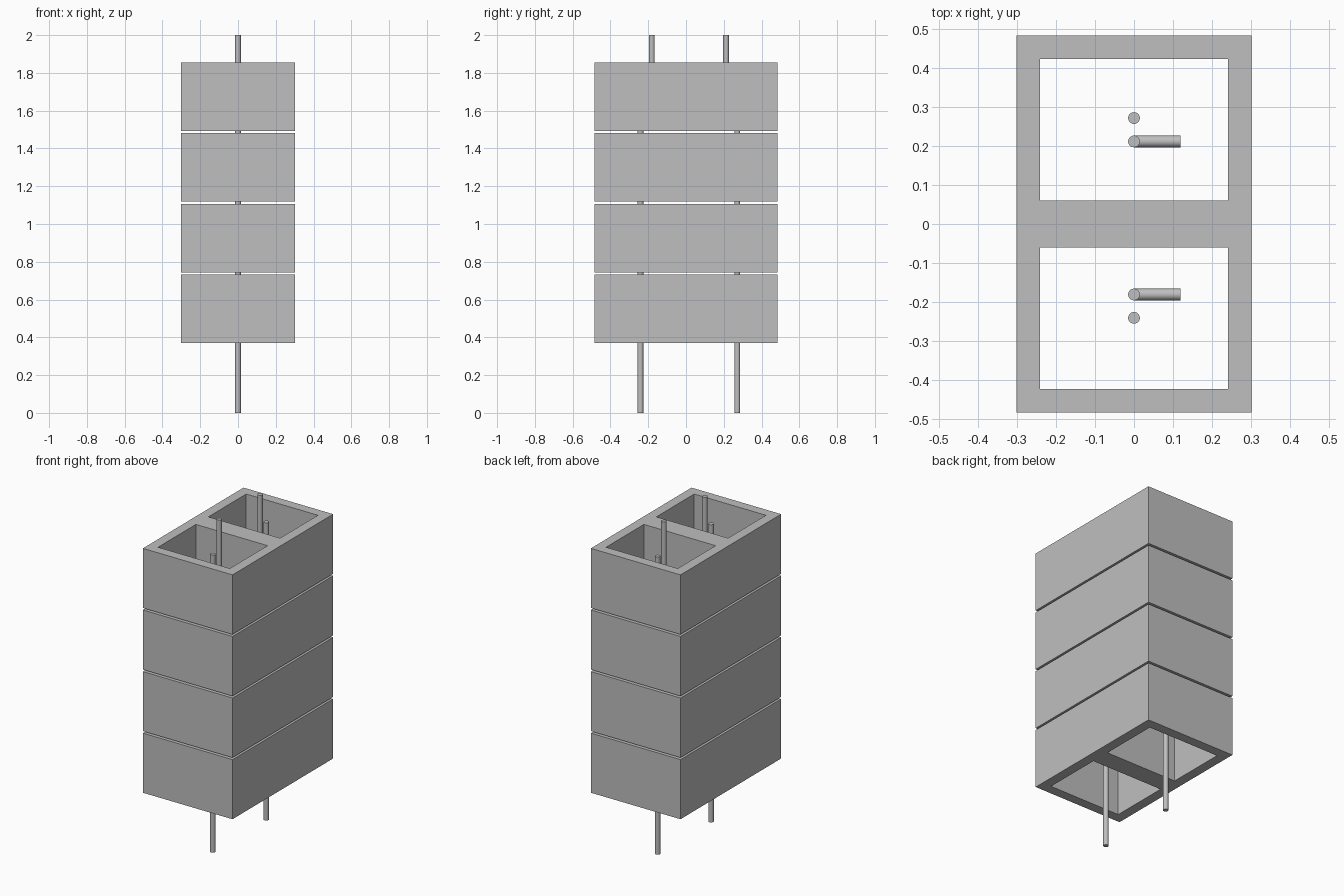
import bpy
import bmesh
import math
from mathutils import Vector

if "Cube" in bpy.data.objects:
    bpy.data.objects.remove(bpy.data.objects["Cube"])

# Single concrete grey colour
grey = bpy.data.materials.new("concrete_grey")
grey.use_nodes = True
colour = (0.52, 0.52, 0.52, 1)
grey.diffuse_color = colour
grey.node_tree.nodes["Principled BSDF"].inputs["Base Color"].default_value = colour

WIDTH, DEPTH, HEIGHT = 0.603, 0.967, 0.3625
WALL = 0.06
JOINT = 0.012
BASE = 0.37
ROD_RADIUS = 0.0151


def block_mesh():
    """Rectangular block with two open cells, from a plan extruded upward."""
    x, y = WIDTH / 2, DEPTH / 2
    xs = [-x, WALL - x, x - WALL, x]
    ys = [-y, WALL - y, -WALL, WALL, y - WALL, y]
    bm = bmesh.new()
    grid = [[bm.verts.new((px, py, 0)) for py in ys] for px in xs]
    for i in range(len(xs) - 1):
        for j in range(len(ys) - 1):
            if i == 1 and j in (1, 3):
                continue  # open cell
            bm.faces.new((grid[i][j], grid[i + 1][j],
                          grid[i + 1][j + 1], grid[i][j + 1]))
    plan = bm.faces[:]
    top = bmesh.ops.extrude_face_region(bm, geom=plan, use_keep_orig=True)["geom"]
    bmesh.ops.translate(bm, vec=(0, 0, HEIGHT),
                        verts=[v for v in top if isinstance(v, bmesh.types.BMVert)])
    bmesh.ops.recalc_face_normals(bm, faces=bm.faces[:])
    mesh = bpy.data.meshes.new("hollow_block")
    bm.to_mesh(mesh)
    bm.free()
    mesh.materials.append(grey)
    return mesh


def rod(name, start, end):
    """Round bar between two points."""
    start, end = Vector(start), Vector(end)
    axis = end - start
    bpy.ops.mesh.primitive_cylinder_add(
        vertices=24, radius=ROD_RADIUS, depth=axis.length,
        location=(start + end) / 2,
        rotation=axis.to_track_quat("Z", "Y").to_euler())
    bar = bpy.context.object
    bar.name = name
    bar.data.materials.append(grey)
    bpy.ops.object.shade_smooth_by_angle(angle=math.radians(40))


# Stack of four blocks with open joints
mesh = block_mesh()
for course in range(4):
    block = bpy.data.objects.new(f"block_{course + 1}", mesh)
    block.location.z = BASE + course * (HEIGHT + JOINT)
    bpy.context.collection.objects.link(block)

# Long starter bars and short hooked bars, one pair in each cell
HOOK_Z = 1.58
for side, long_y, short_y in (("front", -0.241, -0.181), ("back", 0.272, 0.212)):
    rod(f"{side}_long_bar", (0, long_y, 0), (0, long_y, 1.81))
    rod(f"{side}_short_bar", (0, short_y, HOOK_Z), (0, short_y, 2))
    rod(f"{side}_short_bar_hook", (0, short_y, HOOK_Z), (0.12, short_y, HOOK_Z))
